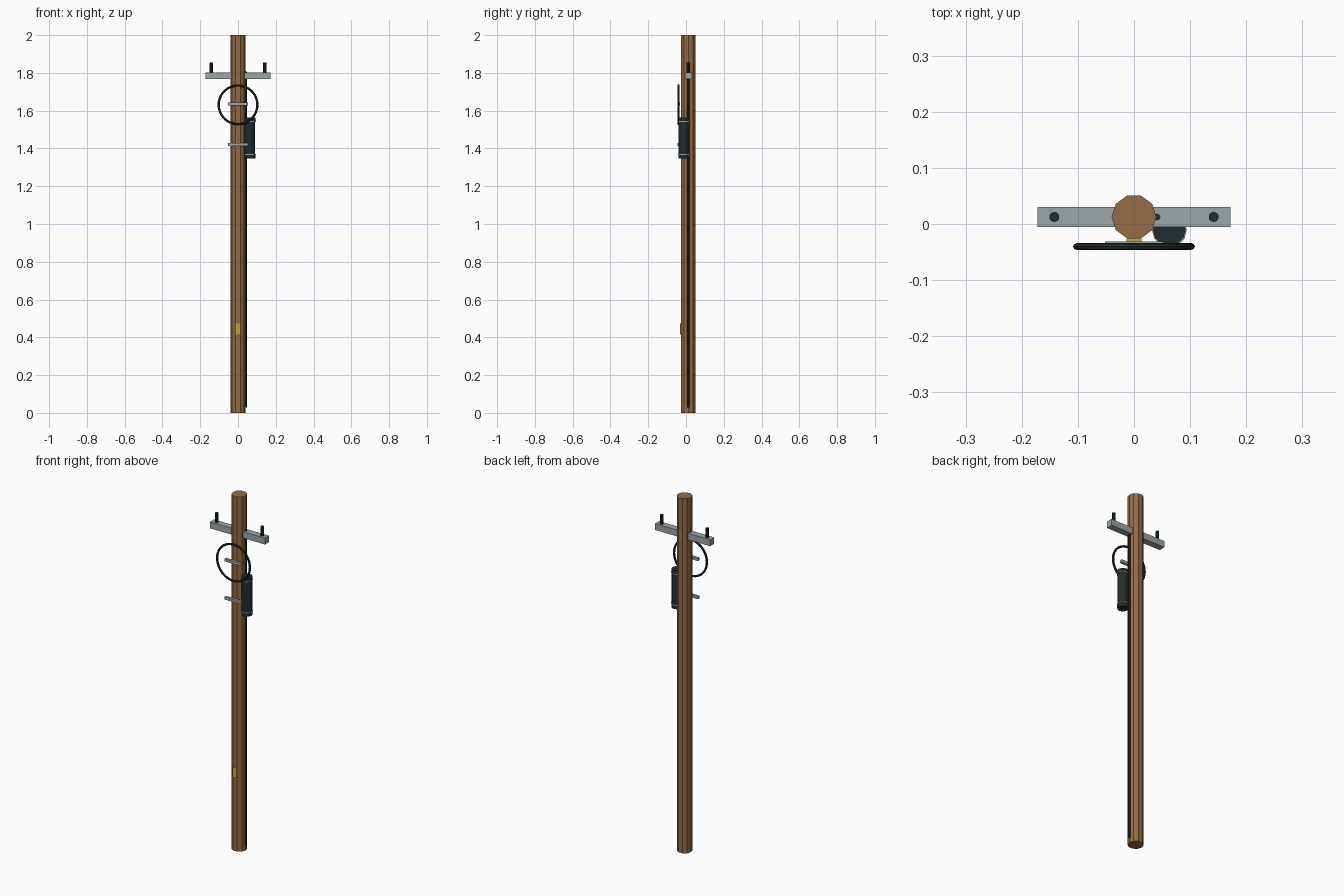
import bpy
import math

cube = bpy.data.objects.get("Cube")
if cube:
    bpy.data.objects.remove(cube, do_unlink=True)


def material(name, rgb):
    mat = bpy.data.materials.new(name)
    mat.use_nodes = True
    colour = (*rgb, 1)
    mat.diffuse_color = colour
    mat.node_tree.nodes["Principled BSDF"].inputs["Base Color"].default_value = colour
    return mat


WOOD = material("brown wood", (0.30, 0.15, 0.06))
STEEL = material("galvanised steel", (0.33, 0.38, 0.40))
BLACK = material("black rubber", (0.016, 0.025, 0.026))
YELLOW = material("yellow tag", (0.60, 0.38, 0.04))
AXIS_Y = 0.0125  # depth of the pole axis


def finish(name, mat, smooth=False):
    obj = bpy.context.object
    obj.name = obj.data.name = name
    obj.data.materials.append(mat)
    if smooth:
        bpy.ops.object.shade_smooth_by_angle(angle=math.radians(40))
    return obj


def rod(name, mat, x, y, bottom, top, radius, sides, turn=0, smooth=False):
    bpy.ops.mesh.primitive_cylinder_add(
        vertices=sides, radius=radius, depth=top - bottom,
        location=(x, y, (bottom + top) / 2), rotation=(0, 0, turn))
    return finish(name, mat, smooth)


def box(name, mat, centre, size):
    bpy.ops.mesh.primitive_cube_add(size=1, location=centre)
    bpy.context.object.scale = size
    bpy.ops.object.transform_apply(location=False, rotation=False, scale=True)
    return finish(name, mat)


# Ten-sided pole with a corner facing each side
rod("pole", WOOD, 0, AXIS_Y, 0, 2, 0.04, 10, turn=math.pi / 2)

# Crossarm and its two upright pins
box("crossarm", STEEL, (0, AXIS_Y, 1.785), (0.344, 0.036, 0.036))
for side, x in (("left", 0.142), ("right", -0.142)):
    rod(f"{side}_pin", BLACK, x, AXIS_Y, 1.80, 1.855, 0.009, 10)

# Cable running down the left of the pole
rod("down_cable", BLACK, 0.041, AXIS_Y, 0.028, 1.808, 0.006, 8)

# Coil of spare cable hung on two bracket bars
bpy.ops.mesh.primitive_torus_add(
    location=(0, -0.04, 1.631), rotation=(math.pi / 2, 0, 0),
    major_radius=0.1025, minor_radius=0.006, major_segments=40, minor_segments=8)
finish("cable_coil", BLACK, smooth=True)
for name, z in (("upper_bracket", 1.635), ("lower_bracket", 1.42)):
    box(name, STEEL, (0, -0.0385, z), (0.104, 0.015, 0.015))

# Splice closure: body, end caps and clamp bands
CLOSURE = (0.063, -0.0105)
rod("closure_body", BLACK, *CLOSURE, 1.36, 1.55, 0.028, 12)
for end, low, high, band in (("top", 1.545, 1.563, 1.541), ("bottom", 1.346, 1.366, 1.366)):
    rod(f"closure_{end}_cap", BLACK, *CLOSURE, low, high, 0.029, 12)
    rod(f"closure_{end}_band", STEEL, *CLOSURE, band, band + 0.004, 0.031, 12)

# Tag plate on the front of the pole
box("tag_plate", YELLOW, (0, -0.0285, 0.444), (0.026, 0.006, 0.056))
